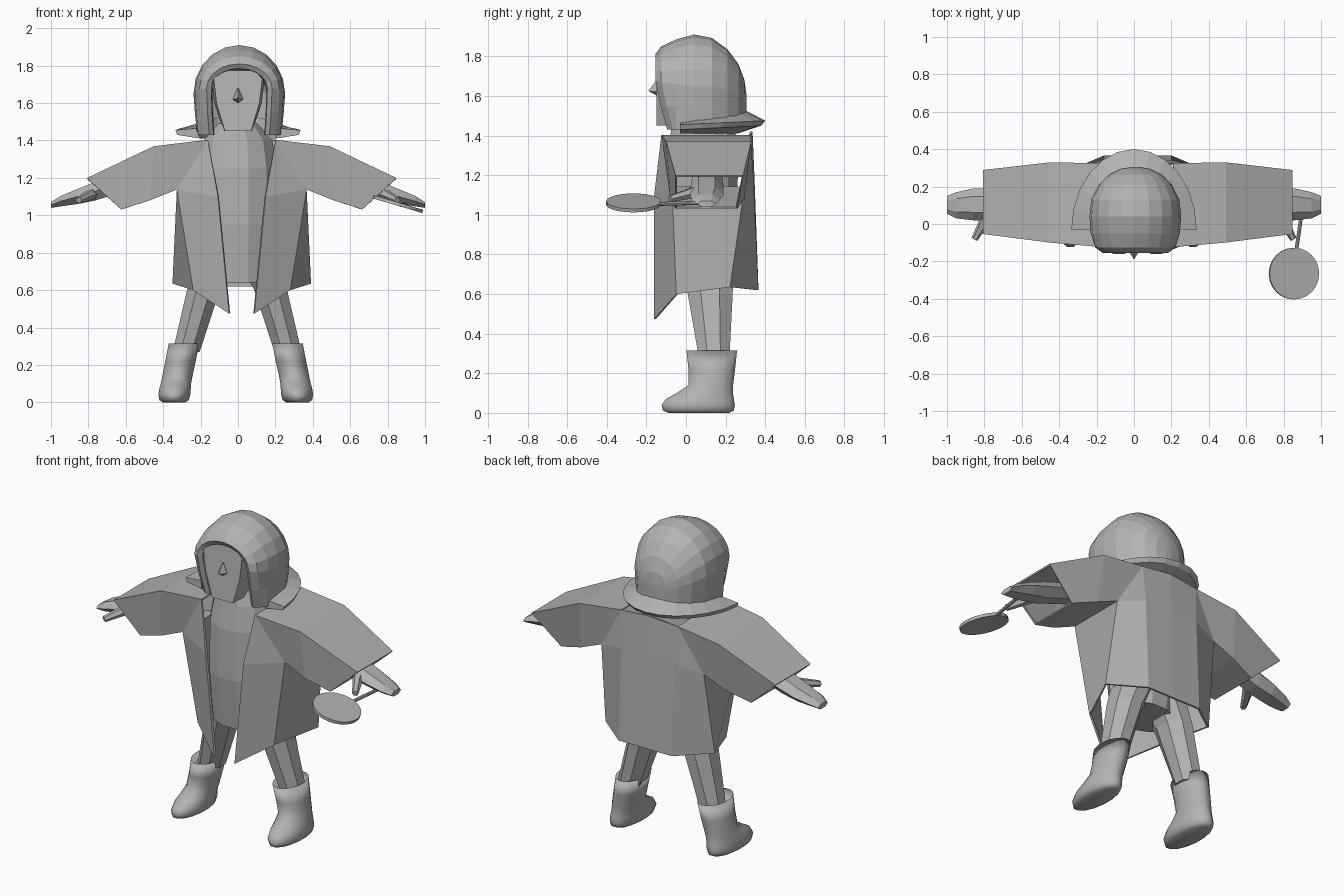
import bpy, bmesh, math
from mathutils import Vector

if "Cube" in bpy.data.objects:
    bpy.data.objects.remove(bpy.data.objects["Cube"])

mat = bpy.data.materials.new("plain_grey")
mat.diffuse_color = (0.45, 0.45, 0.45, 1)
mat.use_nodes = True
mat.node_tree.nodes["Principled BSDF"].inputs["Base Color"].default_value = mat.diffuse_color


def make(name, verts, faces, smooth=False):
    me = bpy.data.meshes.new(name)
    me.from_pydata([tuple(v) for v in verts], [], faces)
    bm = bmesh.new()
    bm.from_mesh(me)
    bmesh.ops.recalc_face_normals(bm, faces=bm.faces)
    bm.to_mesh(me)
    bm.free()
    ob = bpy.data.objects.new(name, me)
    bpy.context.collection.objects.link(ob)
    me.materials.append(mat)
    for p in me.polygons:
        p.use_smooth = smooth
    return ob


def loft(name, rings, closed=True, caps=(True, True), smooth=False):
    n = len(rings[0])
    verts = [v for r in rings for v in r]
    faces = []
    for i in range(len(rings) - 1):
        for j in range(n if closed else n - 1):
            k = (j + 1) % n
            faces.append((i*n + j, i*n + k, (i+1)*n + k, (i+1)*n + j))
    if caps[0]:
        faces.append(tuple(range(n)))
    if caps[1]:
        faces.append(tuple(range(len(verts) - n, len(verts))))
    return make(name, verts, faces, smooth)


def oval(cx, rx, y0, y1, z, n):
    cy, ry = (y0 + y1) / 2, (y1 - y0) / 2
    return [(cx + rx*math.cos(2*math.pi*(i + .5)/n),
             cy + ry*math.sin(2*math.pi*(i + .5)/n), z) for i in range(n)]


def rod(name, a, b, r, n, r2=None):
    a, b = Vector(a), Vector(b)
    q = (b - a).to_track_quat('Z', 'Y')
    rings = [[p + q @ Vector((rr*math.cos(2*math.pi*i/n), rr*math.sin(2*math.pi*i/n), 0))
              for i in range(n)] for p, rr in ((a, r), (b, r2 or r))]
    return loft(name, rings)


# Hood: inverted U arches from the inner lining, round the rim, to the back
hood = []
for y, w, zt, zm in ((0.06, .145, 1.77, 1.65), (-0.14, .15, 1.785, 1.68),
                     (-0.155, .175, 1.81, 1.68), (-0.125, .215, 1.85, 1.67),
                     (-0.05, .238, 1.885, 1.66), (0.04, .245, 1.91, 1.65),
                     (0.13, .236, 1.893, 1.65), (0.21, .195, 1.835, 1.63),
                     (0.265, .14, 1.76, 1.61), (0.295, .08, 1.68, 1.59),
                     (0.305, .02, 1.61, 1.57)):
    arch = [(-w*0.92, 1.43), (-w*0.97, 1.55)]
    arch += [(-w*math.cos(math.pi*i/10), zm + (zt - zm)*math.sin(math.pi*i/10)) for i in range(11)]
    arch += [(w*0.97, 1.55), (w*0.92, 1.43)]
    lean = 0.06 if y < -0.1 else 0.0
    hood.append([(x + .007, y + lean*max(0, 1.65 - z)/.22, z) for x, z in arch])
loft("hood", hood, closed=False, caps=(False, True))

# Flared brim round the sides and back of the hood
brim = []
for i in range(13):
    a = math.pi * i / 12
    c, s = math.cos(a), math.sin(a)
    brim.append([(.225*c, -.03 + .325*s, 1.465 + .065*s),
                 (.335*c, -.03 + .43*s, 1.455 + .02*s),
                 (.325*c, -.03 + .41*s, 1.43 + .02*s),
                 (.20*c, -.03 + .29*s, 1.41)])
loft("hood_brim", brim)

# Face and nose
half = [(.07, 1.45), (.115, 1.60), (.13, 1.73), (.09, 1.775)]
outline = half + [(-x, z) for x, z in reversed(half)]
loft("face", [[(x, -.15 + .03*(z > 1.74), z) for x, z in outline],
              [(x*1.1, .12, z) for x, z in outline]])
make("nose", [(0, -.145, 1.685), (.028, -.145, 1.62), (0, -.145, 1.60),
              (-.028, -.145, 1.62), (0, -.19, 1.625)],
     [(0, 1, 4), (1, 2, 4), (2, 3, 4), (3, 0, 4)])

# Torso and neck
loft("torso", [oval(0, w, y0, y1, z, 12) for z, w, y0, y1 in
               ((.64, .20, -.08, .22), (.95, .215, -.115, .26), (1.25, .215, -.11, .27),
                (1.40, .19, -.085, .26), (1.49, .11, -.07, .20))])

# Open coat with wide hollow sleeves, one half mirrored
P = {
    "neck_f": (.18, -.12, 1.40), "neck_b": (.19, .32, 1.40), "neck_c": (0, .33, 1.42),
    "chest_in": (.125, -.155, 1.10), "pit_f": (.345, -.065, 1.14), "pit_b": (.345, .29, 1.14),
    "back": (.18, .335, 1.18), "back_c": (0, .34, 1.18),
    "hem_in": (.065, -.155, .475), "hem_f": (.255, -.045, .60), "hem_s": (.365, .22, .635),
    "hem_b": (.18, .36, .62), "hem_c": (0, .36, .62),
    "mid_f": (.47, -.095, 1.365), "mid_b": (.47, .325, 1.365),
    "low_f": (.49, -.075, 1.085), "low_b": (.49, .29, 1.085),
    "cuff_f": (.825, -.05, 1.195), "cuff_b": (.825, .285, 1.195),
    "cuff_lf": (.645, -.05, 1.035), "cuff_lb": (.645, .255, 1.035),
}
F = ["neck_f chest_in pit_f", "chest_in hem_in hem_f pit_f", "pit_f hem_f hem_s pit_b",
     "pit_b hem_s hem_b back", "back hem_b hem_c back_c", "neck_b back back_c neck_c",
     "neck_b pit_b back",
     "neck_f pit_f low_f mid_f", "neck_f mid_f mid_b neck_b", "neck_b mid_b low_b pit_b",
     "pit_b low_b low_f pit_f",
     "mid_f low_f cuff_lf cuff_f", "mid_f cuff_f cuff_b mid_b", "mid_b cuff_b cuff_lb low_b",
     "low_b cuff_lb cuff_lf low_f"]
keys = list(P)
coat = make("coat", P.values(), [tuple(keys.index(k) for k in f.split()) for f in F])
coat.location.x = .02
m = coat.modifiers.new("mirror", 'MIRROR')
m.use_clip = True
t = coat.modifiers.new("thickness", 'SOLIDIFY')
t.thickness = .012
t.offset = 0

for s, side in ((1, "right"), (-1, "left")):
    # Legs
    loft(side + "_leg", [oval(s*cx - .005, rx, y0, y1, z, 8) for z, cx, rx, y0, y1 in
                         ((.74, .12, .11, -.03, .25), (.60, .18, .095, 0, .245),
                          (.27, .272, .078, .06, .225))])
    # Boots
    loft(side + "_boot", [oval(s*cx - .012, rx, y0, y1, z, 16) for z, cx, rx, y0, y1 in
                          ((.27, .28, .07, .03, .23), (.315, .277, .083, 0, .26),
                           (.22, .295, .083, .01, .25), (.14, .312, .082, .01, .24),
                           (.10, .32, .083, -.05, .24), (.07, .325, .086, -.105, .245),
                           (.04, .328, .087, -.127, .25), (.012, .33, .08, -.12, .245),
                           (0, .33, .062, -.09, .22))], smooth=True)
    # Arms with mitten hands and thumbs
    rings = []
    for x, y0, y1, z, h in ((.45, .04, .18, 1.23, .10), (.76, .02, .19, 1.13, .10),
                            (.86, .02, .19, 1.10, .08), (.95, .03, .17, 1.075, .055),
                            (1.0, .055, .15, 1.055, .03)):
        d = (y1 - y0) * .25
        rings.append([(s*x, y0, z), (s*x, y0 + d, z + h/2), (s*x, y1 - d, z + h/2),
                      (s*x, y1, z), (s*x, y1 - d, z - h/2), (s*x, y0 + d, z - h/2)])
    loft(side + "_arm", rings)
    rod(side + "_thumb", (s*.78, .05, 1.115), (s*.852, -.08, 1.08), .032, 6, .018)

# Round paddle with a thin handle, tilted in the right hand
c = Vector((.855, -.265, 1.06))
tilt = math.radians(16.5)
n = Vector((math.sin(tilt), 0, math.cos(tilt))) * .009
rod("paddle_disc", c - n, c + n, .138, 24)
rod("paddle_handle", (.868, -.14, 1.055), (.90, .08, 1.06), .01, 8)
